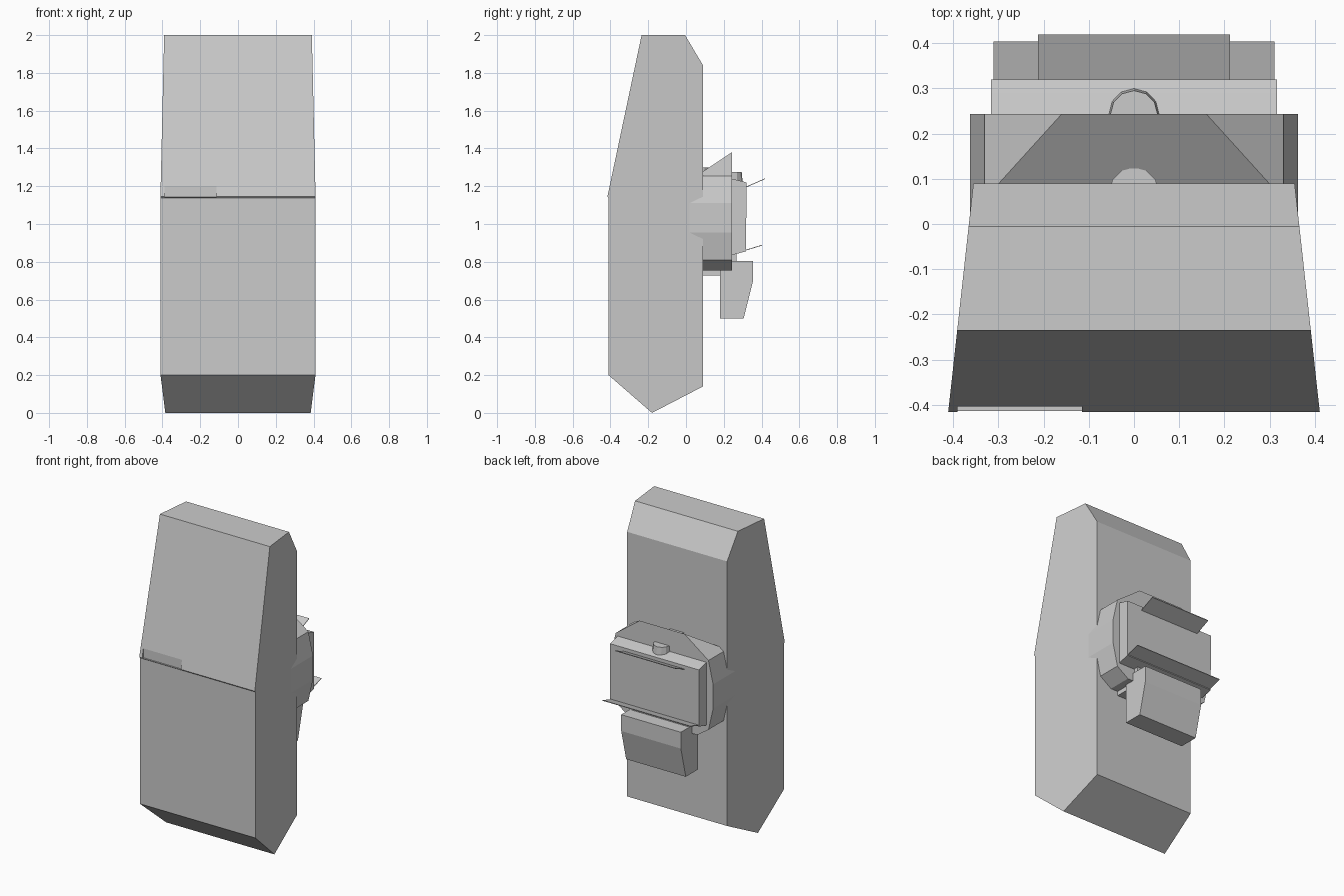
import bpy
import bmesh
from math import radians
from mathutils import Vector

cube = bpy.data.objects.get("Cube")
if cube:
    bpy.data.objects.remove(cube, do_unlink=True)

grey = bpy.data.materials.new("light_grey")
grey.use_nodes = True
COLOUR = (0.6, 0.6, 0.6, 1)
grey.diffuse_color = COLOUR
grey.node_tree.nodes["Principled BSDF"].inputs["Base Color"].default_value = COLOUR


def finish(bm, name):
    bmesh.ops.recalc_face_normals(bm, faces=bm.faces)
    mesh = bpy.data.meshes.new(name)
    bm.to_mesh(mesh)
    bm.free()
    mesh.materials.append(grey)
    obj = bpy.data.objects.new(name, mesh)
    bpy.context.collection.objects.link(obj)
    return obj


def prism(start, end):
    """Solid between two matching rings of points."""
    bm = bmesh.new()
    a = [bm.verts.new(p) for p in start]
    b = [bm.verts.new(p) for p in end]
    bm.faces.new(a)
    bm.faces.new(list(reversed(b)))
    for i in range(len(a)):
        j = (i + 1) % len(a)
        bm.faces.new((a[i], b[i], b[j], a[j]))
    return bm


def side_profile(profile, half_width):
    """Sweep a (y, z) profile across x; half_width depends on y."""
    return prism([(-half_width(y), y, z) for y, z in profile],
                 [(half_width(y), y, z) for y, z in profile])


def cylinder(name, x, y, z0, z1, r0, r1):
    bm = bmesh.new()
    bmesh.ops.create_cone(bm, cap_ends=True, segments=12, radius1=r0, radius2=r1, depth=z1 - z0)
    bmesh.ops.translate(bm, verts=bm.verts, vec=(x, y, (z0 + z1) / 2))
    return finish(bm, name)


# Main body: wedge-shaped slab, narrower at the back, with a slight front lip
body_profile = [(-.41, .2), (-.18, 0), (.09, .14), (.09, 1.84), (-.005, 2),
                (-.235, 2), (-.416, 1.145), (-.41, 1.138)]
body = finish(side_profile(body_profile, lambda y: .365 - .11 * y), "body")

# Shallow finger notch in the front lip
notch = finish(side_profile([(-.5, 1.142), (-.404, 1.142), (-.404, 1.22), (-.5, 1.22)],
                            lambda y: .1375), "notch_cutter")
notch.location.x = -.2525
notch.hide_render = True
notch.hide_viewport = True
cut = body.modifiers.new("notch", 'BOOLEAN')
cut.operation = 'DIFFERENCE'
cut.solver = 'EXACT'
cut.object = notch

# Rear housing: many-sided block whose roof slopes down towards the body
half = [(.25, .755), (.33, .81), (.363, .955), (.363, 1.11), (.33, 1.255), (.16, 1.38)]
ring = half + [(-x, z) for x, z in reversed(half)]
housing = prism([(x, -.02, z) for x, z in ring], [(x, .243, z) for x, z in ring])
bmesh.ops.bisect_plane(housing, geom=housing.verts[:] + housing.edges[:] + housing.faces[:],
                       plane_co=Vector((0, .243, 1.38)), plane_no=Vector((0, -.1, .15)),
                       clear_outer=True)
bmesh.ops.holes_fill(housing, edges=[e for e in housing.edges if e.is_boundary])
finish(housing, "rear_housing")

# Back panel, lower grip and its supports
parts = {
    "back_panel": ([(.22, .83), (.318, .855), (.32, 1.22), (.29, 1.228), (.22, 1.245)], .316),
    "grip": ([(.18, .5), (.305, .5), (.355, .7), (.355, .805), (.18, .805)], .212),
    "grip_neck": ([(.2, .78), (.268, .78), (.268, .85), (.2, .85)], .2),
    "grip_mount": ([(.05, .727), (.19, .727), (.19, .8), (.05, .8)], .2),
    # Thin flaps standing off the panel edges
    "upper_flap": ([(.31, 1.19), (.419, 1.238), (.419, 1.242), (.31, 1.194)], .212),
    "lower_flap": ([(.24, .836), (.403, .886), (.403, .89), (.24, .84)], .311),
}
for name, (profile, width) in parts.items():
    finish(side_profile(profile, lambda y: width), name)

# Round knobs on the roof
cylinder("rear_knob", 0, .243, 1.21, 1.275, .058, .052)
cylinder("front_knob", 0, .07, 1.2, 1.3, .055, .055)
